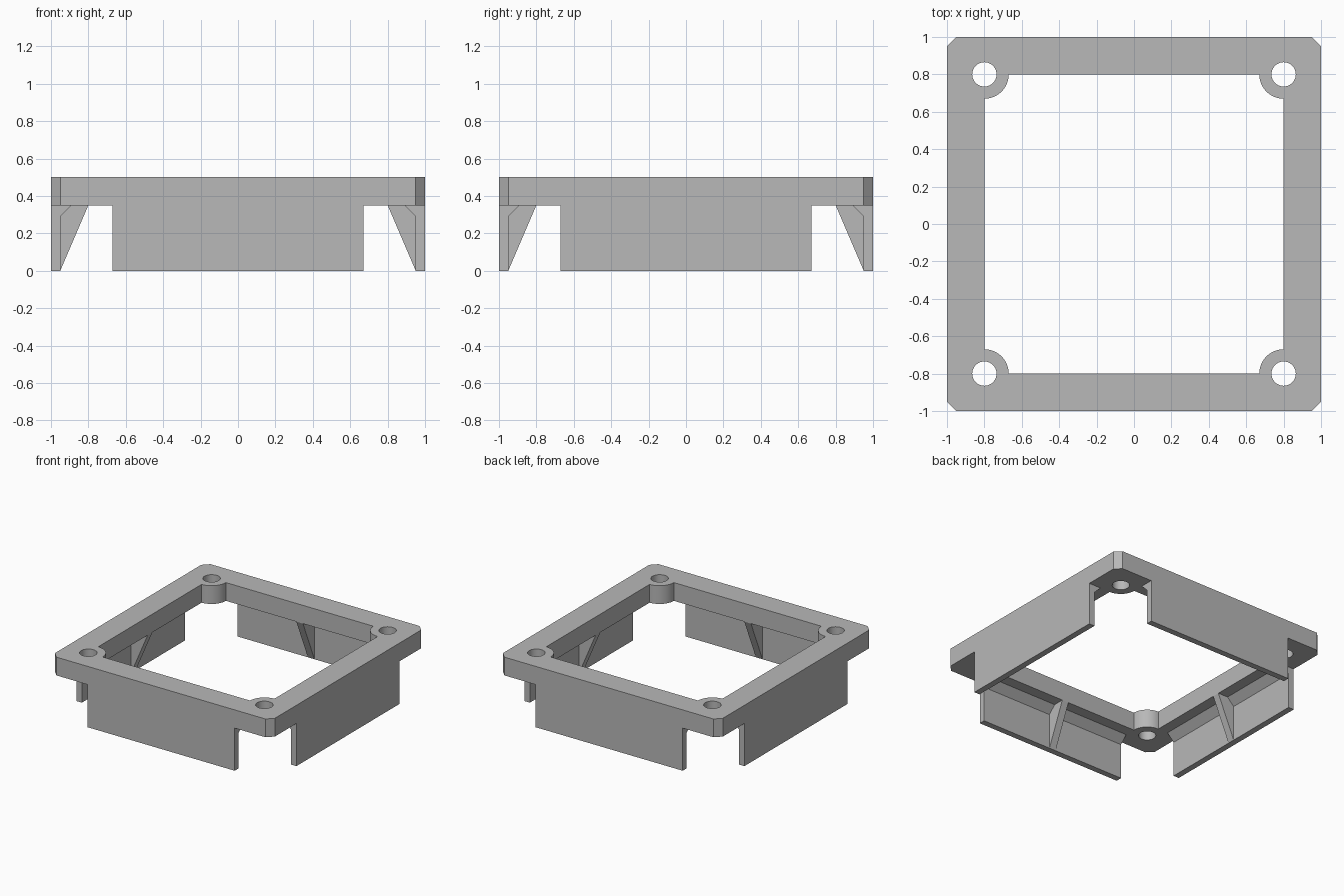
import bpy, bmesh
from math import cos, sin, pi, radians
from mathutils import Matrix, Vector

if "Cube" in bpy.data.objects:
    bpy.data.objects.remove(bpy.data.objects["Cube"], do_unlink=True)

grey = bpy.data.materials.new("plain_grey")
grey.use_nodes = True
GREY = (0.48, 0.48, 0.48, 1)
grey.diffuse_color = GREY
grey.node_tree.nodes["Principled BSDF"].inputs["Base Color"].default_value = GREY

HOLE = 0.8          # hole centres and inner opening half size
SHELF = 0.35        # underside of the top frame
TOP = 0.5


def add_object(name, bm):
    bmesh.ops.recalc_face_normals(bm, faces=bm.faces)
    mesh = bpy.data.meshes.new(name)
    bm.to_mesh(mesh)
    bm.free()
    mesh.materials.append(grey)
    obj = bpy.data.objects.new(name, mesh)
    bpy.context.collection.objects.link(obj)
    return obj


def arc(cx, cy, r, start, end, steps):
    angles = [start + (end - start) * i / steps for i in range(steps + 1)]
    return [(cx + r * cos(a), cy + r * sin(a)) for a in angles]


def four_fold(points):
    """Repeat corner points around the four corners."""
    return [(Matrix.Rotation(k * pi / 2, 2) @ Vector(p))[:]
            for k in range(4) for p in points]


# Top frame: chamfered outline, opening with rounded bosses, four holes
outer = four_fold([(1, 0.95), (0.95, 1)])
opening = four_fold(arc(HOLE, HOLE, 0.13, 1.5 * pi, pi, 16))
holes = [arc(x, y, 0.065, 0, 2 * pi, 40)[:-1]
         for x in (-HOLE, HOLE) for y in (-HOLE, HOLE)]

curve = bpy.data.curves.new("frame_outline", 'CURVE')
curve.dimensions = '2D'
curve.fill_mode = 'BOTH'
curve.extrude = (TOP - SHELF) / 2
for loop in [outer, opening] + holes:
    spline = curve.splines.new('POLY')
    spline.points.add(len(loop) - 1)
    for point, (x, y) in zip(spline.points, loop):
        point.co = (x, y, 0, 1)
    spline.use_cyclic_u = True
outline = bpy.data.objects.new("frame_outline", curve)
bpy.context.collection.objects.link(outline)
bpy.context.view_layer.update()
bm = bmesh.new()
bm.from_mesh(outline.to_mesh())
outline.to_mesh_clear()
bpy.data.objects.remove(outline, do_unlink=True)
bmesh.ops.remove_doubles(bm, verts=bm.verts, dist=0.0001)
bmesh.ops.translate(bm, verts=bm.verts, vec=(0, 0, (TOP + SHELF) / 2))
frame = add_object("top_frame", bm)
bpy.ops.object.select_all(action='DESELECT')
frame.select_set(True)
bpy.context.view_layer.objects.active = frame
bpy.ops.object.shade_smooth_by_angle(angle=radians(30))


def side_prism(name, profile, half_width, turn):
    """Extrude a (depth, height) profile along the front side, then turn it."""
    bm = bmesh.new()
    face = bm.faces.new([bm.verts.new((-half_width, -d, z)) for d, z in profile])
    side = bmesh.ops.extrude_face_region(bm, geom=[face])["geom"]
    moved = [v for v in side if isinstance(v, bmesh.types.BMVert)]
    bmesh.ops.translate(bm, verts=moved, vec=(2 * half_width, 0, 0))
    bm.transform(Matrix.Rotation(turn, 4, 'Z'))
    add_object(name, bm)


# Skirt walls with a chamfered inner top edge, each braced by a central gusset
wall = [(1, 0), (1, SHELF), (0.89, SHELF), (0.95, 0.29), (0.95, 0)]
gusset = [(0.95, 0), (0.95, SHELF), (0.8, SHELF)]
for k, side_name in enumerate(("front", "left", "back", "right")):
    side_prism(side_name + "_wall", wall, 0.67, k * pi / 2)
    side_prism(side_name + "_gusset", gusset, 0.03, k * pi / 2)
